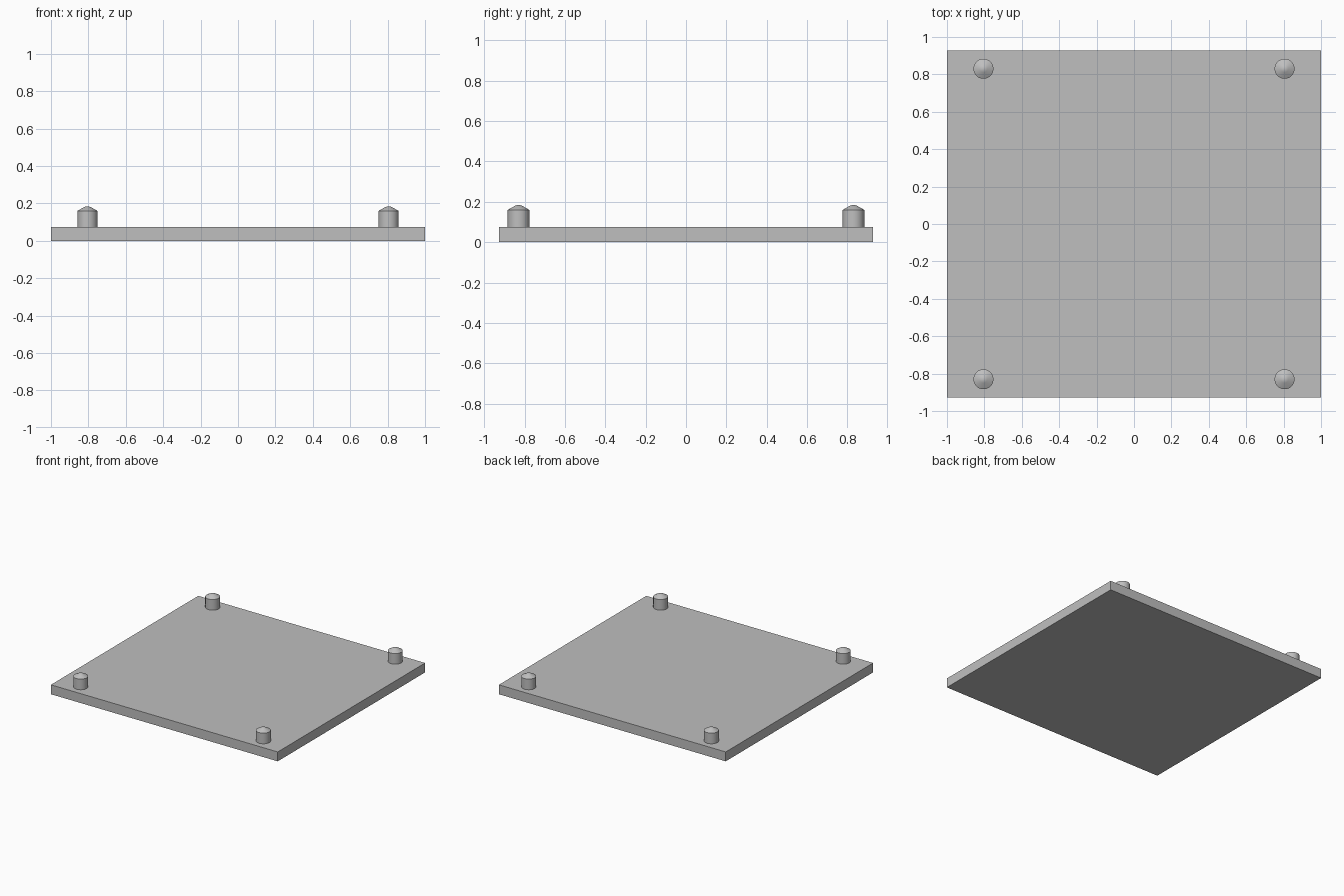
import bpy, bmesh, math

if "Cube" in bpy.data.objects:
    bpy.data.objects.remove(bpy.data.objects["Cube"])

grey = bpy.data.materials.new("light_grey")
grey.diffuse_color = (0.52, 0.52, 0.52, 1)
grey.use_nodes = True
grey.node_tree.nodes["Principled BSDF"].inputs["Base Color"].default_value = grey.diffuse_color


def add_object(name, bm):
    bmesh.ops.recalc_face_normals(bm, faces=bm.faces)
    mesh = bpy.data.meshes.new(name)
    bm.to_mesh(mesh)
    bm.free()
    mesh.materials.append(grey)
    obj = bpy.data.objects.new(name, mesh)
    bpy.context.collection.objects.link(obj)
    return obj


# Flat base plate
bm = bmesh.new()
bmesh.ops.create_cube(bm, size=1)
for v in bm.verts:
    v.co.x *= 2.0
    v.co.y *= 1.856
    v.co.z = (v.co.z + 0.5) * 0.075
add_object("base_plate", bm)


# Corner peg: a lathed post with a shallow conical cap and blunted tip
def add_peg(name, x, y):
    profile = [(0, 0.07), (0.0535, 0.07), (0.0535, 0.16),
               (0.02, 0.179), (0.01, 0.183), (0, 0.184)]
    bm = bmesh.new()
    verts = [bm.verts.new((r, 0, z)) for r, z in profile]
    edges = [bm.edges.new(pair) for pair in zip(verts, verts[1:])]
    bmesh.ops.spin(bm, geom=verts + edges, axis=(0, 0, 1), cent=(0, 0, 0),
                   angle=math.tau, steps=32, use_duplicate=False)
    bmesh.ops.remove_doubles(bm, verts=bm.verts, dist=0.0001)
    peg = add_object(name, bm)
    peg.location = (x, y, 0)
    bpy.ops.object.select_all(action='DESELECT')
    peg.select_set(True)
    bpy.context.view_layer.objects.active = peg
    bpy.ops.object.shade_smooth_by_angle(angle=math.radians(25))


# One peg near each corner
for sx, side in ((-1, "left"), (1, "right")):
    for sy, end in ((-1, "front"), (1, "back")):
        add_peg(f"peg_{end}_{side}", sx * 0.805, sy * 0.83)
